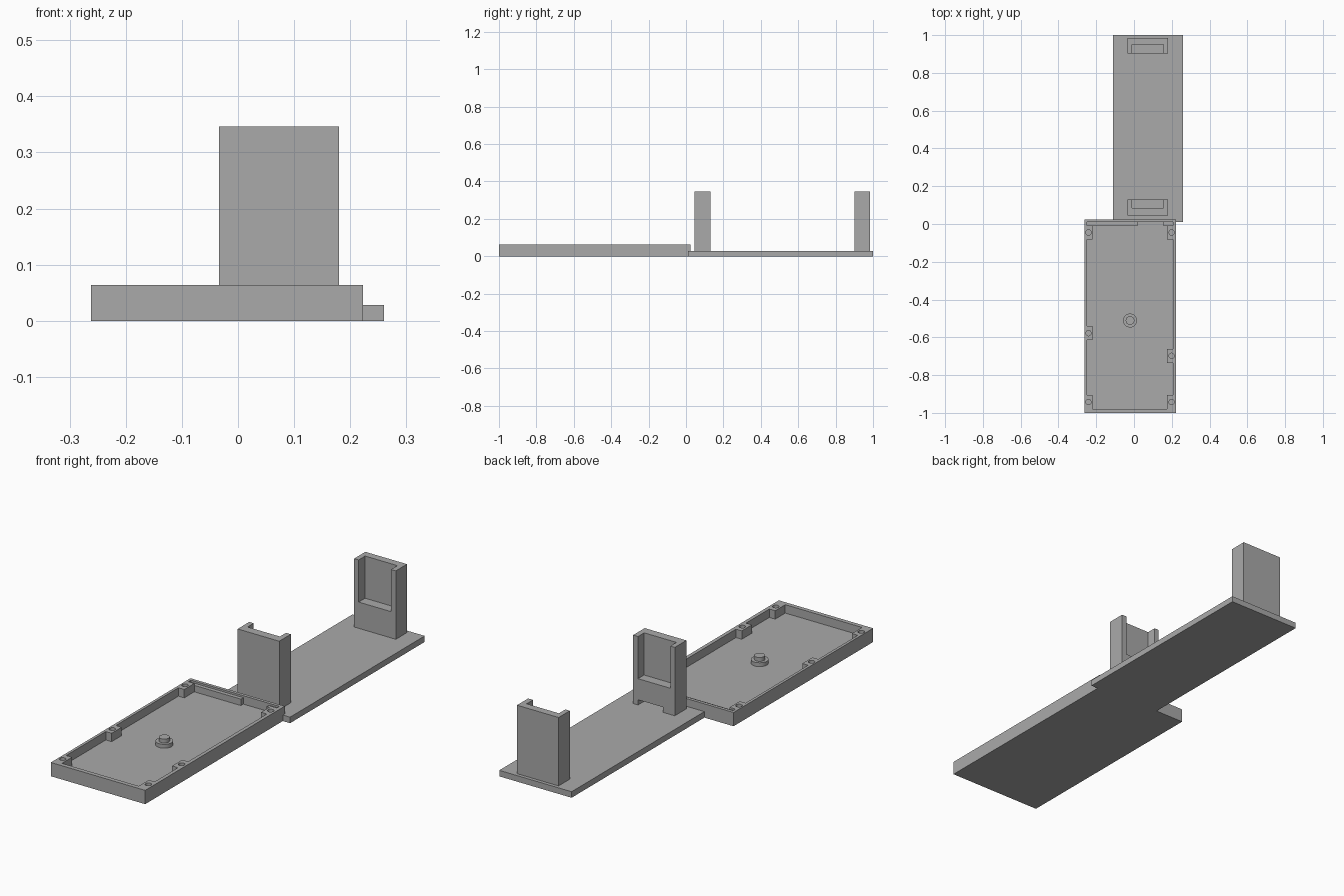
import bpy

if "Cube" in bpy.data.objects:
    bpy.data.objects.remove(bpy.data.objects["Cube"])

grey = bpy.data.materials.new("plain_grey")
grey.use_nodes = True
colour = (0.4, 0.4, 0.4, 1)
grey.diffuse_color = colour
grey.node_tree.nodes["Principled BSDF"].inputs["Base Color"].default_value = colour


def finish(name):
    ob = bpy.context.object
    ob.name = name
    ob.data.materials.append(grey)
    return ob


def box(name, x, y, z):
    """Box spanning three (low, high) ranges."""
    spans = (x, y, z)
    bpy.ops.mesh.primitive_cube_add(size=1, location=[sum(s) / 2 for s in spans])
    ob = finish(name)
    ob.scale = [s[1] - s[0] for s in spans]
    bpy.ops.object.transform_apply(location=False, rotation=False, scale=True)
    return ob


def disc(name, x, y, z, radius, sides=32):
    bpy.ops.mesh.primitive_cylinder_add(vertices=sides, radius=radius, depth=z[1] - z[0],
                                        location=(x, y, sum(z) / 2))
    ob = finish(name)
    bpy.ops.object.shade_smooth_by_angle()
    return ob


def boolean(ob, other, operation):
    """Apply a boolean at once and drop the helper."""
    mod = ob.modifiers.new("boolean", "BOOLEAN")
    mod.object, mod.operation, mod.solver = other, operation, "EXACT"
    bpy.context.view_layer.objects.active = ob
    bpy.ops.object.modifier_apply(modifier=mod.name)
    bpy.data.objects.remove(other)


# Tray: solid block, hollowed out
FLOOR, RIM = 0.025, 0.064
LEFT, RIGHT = -0.249, 0.206
tray = box("tray", (-0.262, 0.223), (-1, 0.025), (0, RIM))
boolean(tray, box("cavity", (LEFT, RIGHT), (-0.98, -0.008), (FLOOR, 0.1)), "DIFFERENCE")
boolean(tray, box("back_ledge_cut", (LEFT, RIGHT), (-0.02, 0.01), (0.055, 0.1)), "DIFFERENCE")
boolean(tray, box("cable_slot", (0.02, 0.153), (-0.02, 0.01), (FLOOR, 0.1)), "DIFFERENCE")

# Screw bosses along both long walls, each with a blind hole
for side, rows in ((-1, (-0.045, -0.578, -0.943)), (1, (-0.045, -0.698, -0.943))):
    span = (-0.255, -0.219) if side < 0 else (0.176, 0.212)
    for y in rows:
        boolean(tray, box("boss", span, (y - 0.037, y + 0.037), (0.01, RIM)), "UNION")
    for y in rows:
        hole_x = -0.241 if side < 0 else 0.199
        boolean(tray, disc("hole", hole_x, y, (0.03, 0.1), 0.014, 24), "DIFFERENCE")

# Stepped round post on the tray floor
disc("post_base", -0.021, -0.511, (0.02, 0.043), 0.037)
disc("post_tip", -0.021, -0.511, (0.04, 0.061), 0.023)

# Cover plate
box("cover_plate", (-0.112, 0.26), (0.011, 1), (0, 0.028))


# Upright brackets with pockets facing each other
def bracket(name, y, pocket_y):
    ob = box(name, (-0.034, 0.18), y, (0.028, 0.346))
    boolean(ob, box("pocket", (-0.011, 0.155), pocket_y, (0.15, 0.4)), "DIFFERENCE")
    return ob


front = bracket("front_bracket", (0.046, 0.131), (0.086, 0.2))
bracket("rear_bracket", (0.902, 0.984), (0.85, 0.949))

# Cable opening under the front bracket
boolean(front, box("cable_opening", (0.026, 0.155), (0, 0.2), (0, 0.052)), "DIFFERENCE")
